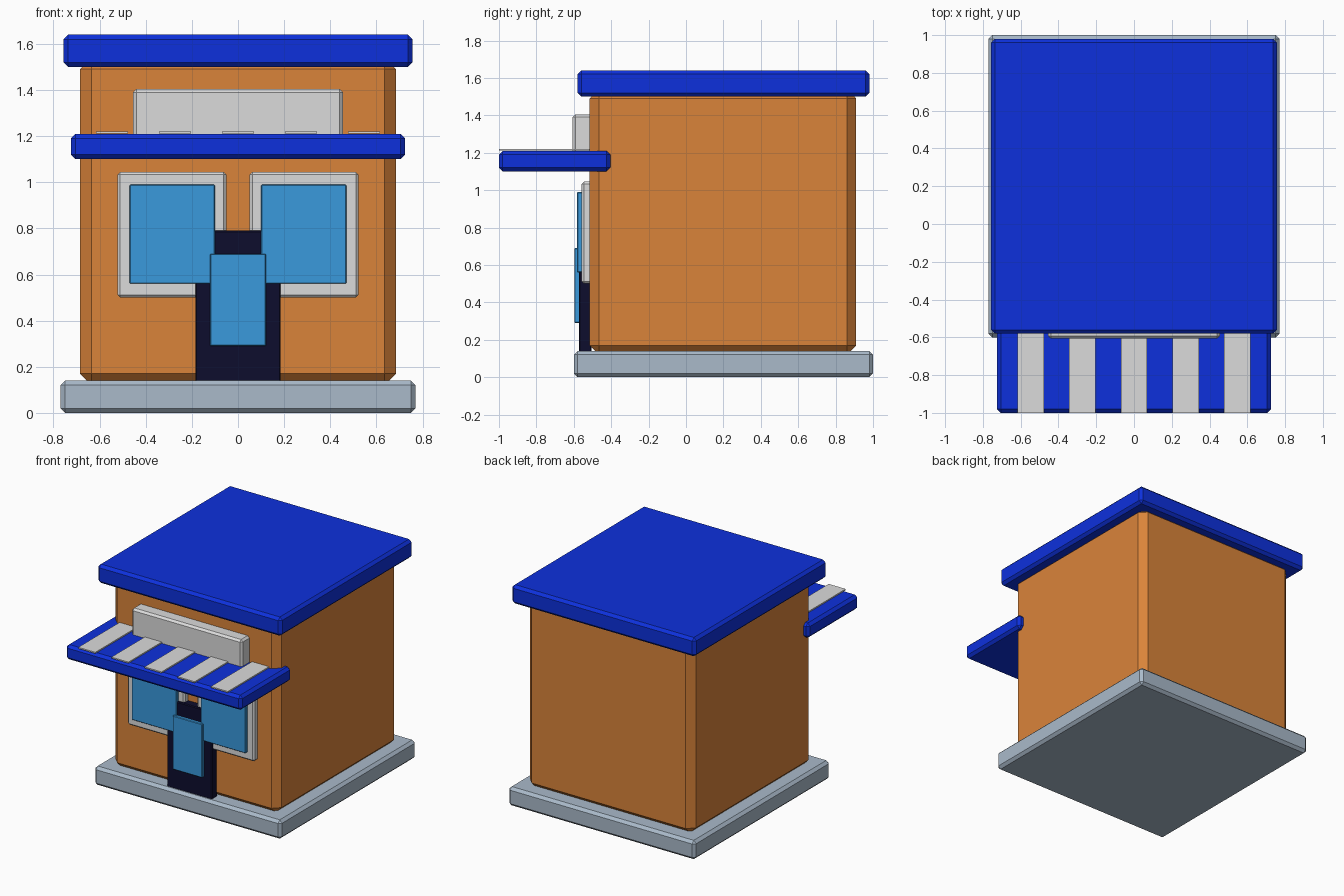
import bpy

if "Cube" in bpy.data.objects:
    bpy.data.objects.remove(bpy.data.objects["Cube"])


def material(name, rgb):
    m = bpy.data.materials.new(name)
    m.diffuse_color = (*rgb, 1.0)
    m.use_nodes = True
    m.node_tree.nodes["Principled BSDF"].inputs["Base Color"].default_value = m.diffuse_color
    return m


ORANGE = material("orange_wall", (0.70, 0.23, 0.042))
BLUE = material("deep_blue", (0.004, 0.030, 0.72))
WHITE = material("off_white", (0.71, 0.71, 0.71))
GREY = material("blue_grey", (0.40, 0.49, 0.59))
GLASS = material("sky_blue_glass", (0.041, 0.32, 0.72))
NAVY = material("dark_navy", (0.004, 0.004, 0.026))


def box(name, x, y, z, mat, bevel=0.0):
    """Chamfered box from (min, max) ranges."""
    bpy.ops.mesh.primitive_cube_add(
        size=1, location=[(a + b) / 2 for a, b in (x, y, z)])
    ob = bpy.context.object
    ob.name = name
    ob.scale = [b - a for a, b in (x, y, z)]
    bpy.ops.object.transform_apply(location=False, rotation=False, scale=True)
    ob.data.materials.append(mat)
    if bevel:
        mod = ob.modifiers.new("chamfer", 'BEVEL')
        mod.width = bevel
        mod.segments = 1
    return ob


# Main building masses
box("base_slab", (-0.77, 0.77), (-0.60, 1.00), (0.0, 0.14), GREY, 0.02)
box("shop_body", (-0.685, 0.685), (-0.515, 0.91), (0.12, 1.54), ORANGE, 0.05)
box("roof_slab", (-0.757, 0.757), (-0.58, 0.98), (1.50, 1.64), BLUE, 0.02)

# Awning with raised stripes
box("awning", (-0.725, 0.725), (-1.00, -0.405), (1.10, 1.21), BLUE, 0.02)
for i in range(5):
    cx = (i - 2) * 0.273
    box(f"awning_stripe_{i + 1}", (cx - 0.07, cx + 0.07), (-1.00, -0.43),
        (1.211, 1.2205), WHITE)

# Blank sign board above the awning
box("sign_board", (-0.455, 0.455), (-0.607, -0.50), (1.13, 1.405), WHITE, 0.015)

# Mirrored pair of windows
for side, s in (("left", -1), ("right", 1)):
    box(f"window_frame_{side}", sorted((s * 0.05, s * 0.523)), (-0.558, -0.50),
        (0.50, 1.045), WHITE, 0.012)
    box(f"window_glass_{side}", sorted((s * 0.10, s * 0.47)), (-0.582, -0.545),
        (0.56, 0.99), GLASS, 0.004)

# Door with its glass panel
box("door", (-0.185, 0.185), (-0.573, -0.505), (0.13, 0.79), NAVY, 0.006)
box("door_glass", (-0.122, 0.122), (-0.597, -0.565), (0.29, 0.69), GLASS, 0.004)
